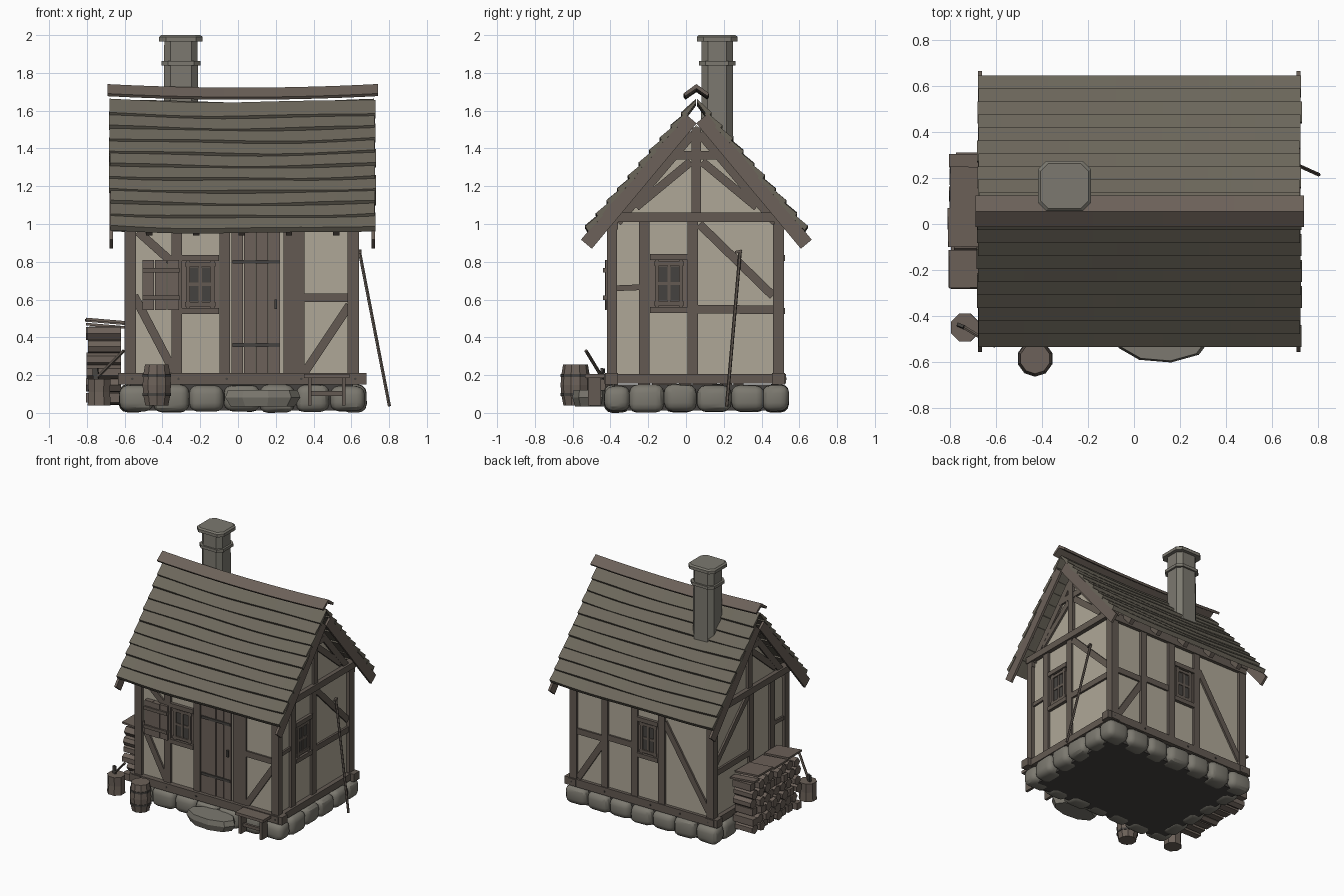
import bpy, bmesh, math, random
from mathutils import Vector as V, Matrix

if "Cube" in bpy.data.objects:
    bpy.data.objects.remove(bpy.data.objects["Cube"])

random.seed(4)
R = random.uniform

def mat(name, r, g, b):
    m = bpy.data.materials.new(name)
    m.diffuse_color = (r, g, b, 1)
    m.use_nodes = True
    m.node_tree.nodes["Principled BSDF"].inputs["Base Color"].default_value = m.diffuse_color
    return m

WOOD = mat("timber", .125, .102, .085)
PLANK = mat("plank", .15, .12, .10)
PLASTER = mat("plaster", .43, .39, .31)
ROOF = mat("shingle", .15, .135, .105)
STONE = mat("stone", .20, .19, .16)
DARK = mat("shadow", .06, .055, .05)

def finish(name, bm, m, smooth=None):
    bmesh.ops.recalc_face_normals(bm, faces=bm.faces)
    me = bpy.data.meshes.new(name)
    bm.to_mesh(me)
    bm.free()
    o = bpy.data.objects.new(name, me)
    bpy.context.collection.objects.link(o)
    me.materials.append(m)
    if smooth:
        bpy.context.view_layer.objects.active = o
        bpy.ops.object.select_all(action='DESELECT')
        o.select_set(True)
        bpy.ops.object.shade_smooth_by_angle(angle=math.radians(smooth))
    return o

def brick(name, c, ax, ay, az, m):
    """Box from its centre and three full-length edge vectors."""
    M = Matrix((ax, ay, az)).transposed().to_4x4()
    M.translation = c
    bm = bmesh.new()
    bmesh.ops.create_cube(bm, size=1, matrix=M)
    return finish(name, bm, m)

def box(name, x0, x1, y0, y1, z0, z1, m=WOOD):
    return brick(name, V(((x0+x1)/2, (y0+y1)/2, (z0+z1)/2)),
                 V((x1-x0, 0, 0)), V((0, y1-y0, 0)), V((0, 0, z1-z0)), m)

def bar(name, p, q, w, d, n, m=WOOD):
    """Beam from p to q, d deep along n and w wide across."""
    p, q, n = V(p), V(q), V(n).normalized()
    side = (q-p).cross(n).normalized()
    return brick(name, (p+q)/2, q-p, n*d, side*w, m)

def lathe(name, p, q, rings, n, m, smooth=None):
    """Turned solid from p to q; rings are (fraction, radius)."""
    p, q = V(p), V(q)
    rot = (q-p).to_track_quat('Z', 'Y')
    bm = bmesh.new()
    loops = [[bm.verts.new(p+(q-p)*t + rot @ V((r*math.cos(a), r*math.sin(a), 0)))
              for a in [2*math.pi*(k+.5)/n for k in range(n)]] for t, r in rings]
    for a, b in zip(loops, loops[1:]):
        for k in range(n):
            bm.faces.new((a[k], a[(k+1) % n], b[(k+1) % n], b[k]))
    bm.faces.new(loops[0])
    bm.faces.new(loops[-1])
    return finish(name, bm, m, smooth)

def sweep(name, prof, x0, x1, m, sag, wave=0, n=14):
    """Sweep a yz profile along x with a sagging, slightly wavy line."""
    bm = bmesh.new()
    ph = R(0, 6)
    loops = []
    for i in range(n+1):
        x = x0+(x1-x0)*i/n
        dz = -sag*(1-((x-.02)/.7)**2) + wave*math.sin(x*6+ph)
        loops.append([bm.verts.new((x, y, z+dz)) for y, z in prof])
    k = len(prof)
    for a, b in zip(loops, loops[1:]):
        for j in range(k):
            bm.faces.new((a[j], a[(j+1) % k], b[(j+1) % k], b[j]))
    bm.faces.new(loops[0])
    bm.faces.new(loops[-1])
    return finish(name, bm, m)

MID = .055  # ridge line in y

# plaster body with gables, floor slab
sweep("plaster_walls", [(-.39, .16), (.50, .16), (.50, 1.0), (MID, 1.525), (-.39, 1.0)],
      -.575, .615, PLASTER, 0, n=1)
box("foundation_slab", -.57, .61, -.38, .49, .02, .16, DARK)

# fieldstone footing
def stone(c, s):
    bm = bmesh.new()
    bmesh.ops.create_cube(bm, size=1)
    bmesh.ops.scale(bm, vec=s, verts=bm.verts)
    for v in bm.verts:
        v.co *= R(.93, 1.04)
    bmesh.ops.bevel(bm, geom=bm.edges[:], offset=.045, segments=3, profile=.5, affect='EDGES')
    bmesh.ops.translate(bm, vec=c, verts=bm.verts)
    finish("footing_stone", bm, STONE, 30)

for i in range(7):
    for y in (-.365, .475):
        stone((-.54+i*.187, y, .085), (R(.18, .2), .14, R(.135, .15)))
for i in range(4):
    for x in (-.56, .61):
        stone((x, -.21+i*.18, .085), (.14, R(.17, .19), R(.135, .15)))

# wall frames: u along the wall, v up, d outward
FACES = {"front": lambda u, v, d: V((u, -.39-d, v)), "back": lambda u, v, d: V((u, .50+d, v)),
         "right": lambda u, v, d: V((.615+d, u, v)), "left": lambda u, v, d: V((-.575-d, u, v))}

def timber(face, u0, v0, u1, v1, w=.05, d=.018, name="timber", m=WOOD):
    f = FACES[face]
    n = f(0, 0, 1)-f(0, 0, 0)
    return bar(face+"_"+name, f(u0, v0, d/2-.005), f(u1, v1, d/2-.005), w, d+.01, n, m)

def window(face, u, v, w=.20, h=.25):
    timber(face, u, v-h/2, u, v+h/2, w, .004, "window_panel", PLANK)
    timber(face, u, v-h*.36, u, v+h*.36, w*.56, .006, "window_pane", DARK)
    for s in (-1, 1):
        timber(face, u-w/2, v+s*(h/2+.015), u+w/2, v+s*(h/2+.015), .033, .024, "window_rail")
        timber(face, u+s*w*.32, v-h/2, u+s*w*.32, v+h/2, .022, .014, "window_stile")
        timber(face, u-w*.4, v+s*h*.42, u+w*.4, v+s*h*.42, .022, .014, "window_bar")
    timber(face, u, v-h*.4, u, v+h*.4, .018, .012, "mullion")
    timber(face, u-w*.35, v, u+w*.35, v, .018, .011, "muntin")

# sills, plates and corner posts
for y in (-.395, .49):
    box("long_sill", -.635, .68, y-.035, y+.035, .15, .21)
    box("wall_plate", -.60, .64, y-.022, y+.035, .97, 1.03)
    for x in (-.57, .61):
        box("corner_post", x-.03, x+.03, y-.022 if y < 0 else y-.03, y+.03, .2, 1.0)
for x in (-.575, .615):
    box("side_sill", x-.035, x+.035, -.435, .53, .155, .207)
    box("tie_beam", x-.032, x+.032, -.42, .53, 1.01, 1.06)

# front wall
for u in (-.325, -.07, .325):
    timber("front", u, .2, u, 1.0, .055)
for a in ((-.53, .96, -.34, .79), (-.55, .62, -.34, .22), (.35, .21, .59, .57), (.35, .61, .58, .61)):
    timber("front", *a, .045, .014, "brace")
window("front", -.20, .68)

# back wall
for u in (-.15, .085, .34):
    timber("back", u, .2, u, 1.0, .055)
for a in ((.36, .58, .58, .58), (.35, .56, .57, .22), (.11, .6, .32, .6), (-.17, .85, -.55, .25)):
    timber("back", *a, .045, .014, "brace")
window("back", -.032, .68, .18)

# gable walls
for f in ("right", "left"):
    for u in (-.22, .035):
        timber(f, u, .2, u, 1.02, .055)
    timber(f, .07, 1.0, .46, .62, .045, .014, "brace")
    timber(f, .06, .55, .48, .545, .045, .016, "rail")
    timber(f, -.37, .66, -.245, .665, .03, .014, "short_rail")
    timber(f, MID, 1.05, MID, 1.51, .05, .02, "king_post")
    timber(f, -.08, 1.365, .19, 1.365, .045, .016, "collar")
    for s in (-1, 1):
        timber(f, MID+s*.32, 1.09, MID+s*.03, 1.33, .045, .014, "gable_strut")
        timber(f, MID+s*.42, 1.01, MID+s*.02, 1.48, .05, .015, "gable_rafter")
window("right", -.09, .685)

# pegs along the frame
for x in (-.57, -.325, -.07, .325, .61):
    for y, d in ((-.43, -1), (.525, 1)):
        lathe("peg", (x+.01, y-.005*d, .18), (x+.01, y+.006*d, .18), [(0, .007), (1, .007)], 6, DARK)

# plank door with straps and ring
for i in range(4):
    u = .0+i*.066
    timber("front", u-.005, .205, u-.005, .965, .061, .012+.003*(i % 2), "door_plank", PLANK)
timber("front", .27, .2, .27, .97, .06, .016, "door_jamb")
for z in (.36, .80):
    timber("front", -.03, z, .22, z, .02, .022, "door_strap", DARK)
timber("front", .2, .55, .2, .6, .015, .03, "door_handle", DARK)

# open shutter
for i in range(3):
    u = -.475+i*.066
    timber("front", u, .545, u, .81, .063, .036+.004*(i % 2), "shutter_plank", PLANK)
for z in (.61, .755):
    timber("front", -.505, z, -.31, z, .025, .05, "shutter_batten")

# roof: lapped shingle courses, rafter tails, bargeboards, ridge cap
ROWS = 10
for s in (-1, 1):
    dy, dz = .0565, .0662
    ny, nz = -.76, .65
    for i in range(ROWS):
        y, z = -.518+dy*i, .965+dz*i
        prof = [(y, z), (y+ny*.022, z+nz*.022+.012), (y+dy*1.25, z+dz*1.25+.016), (y+dy*1.25+.008, z+dz*1.25)]
        if i == ROWS-1:
            prof = [(min(a, MID-.002), b) for a, b in prof]
        prof = [(MID+s*(MID-a), b) for a, b in prof]
        sweep("shingle_course", prof, -.68+R(-.004, .006), .725+R(-.006, .006), ROOF, .014, .004)
    for x in (-.47, -.22, .02, .27, .52):
        bar("rafter_tail", (x, MID+s*.42, 1.10), (x, MID+s*.545, .955), .045, .034, (1, 0, 0))
    for x in (-.67, .715):
        bar("bargeboard", (x, MID+s*.582, .893), (x, MID+s*.028, 1.557), .075, .018, (1, 0, 0), PLANK)
    cap = [(MID+s*a, b) for a, b in ((0, 1.74), (.068, 1.69), (.058, 1.676), (0, 1.716))]
    sweep("ridge_cap", cap, -.69, .74, PLANK, .018)

# chimney with chamfered corners
def stack(name, hx, hy, z0, z1, top=1.0, m=STONE):
    bm = bmesh.new()
    c = .035
    pts = [(hx-c, -hy), (hx, c-hy), (hx, hy-c), (hx-c, hy), (c-hx, hy), (-hx, hy-c), (-hx, c-hy), (c-hx, -hy)]
    a = [bm.verts.new((-.302+x, .165+y, z0)) for x, y in pts]
    b = [bm.verts.new((-.302+x*top, .165+y*top, z1)) for x, y in pts]
    for k in range(8):
        bm.faces.new((a[k], a[(k+1) % 8], b[(k+1) % 8], b[k]))
    bm.faces.new(a)
    bm.faces.new(b)
    finish(name, bm, m)

stack("chimney_stack", .092, .086, 1.3, 1.97, .96)
stack("chimney_band", .103, .096, 1.84, 1.862)
stack("chimney_cap", .115, .108, 1.967, 1.99)
stack("chimney_cap_top", .115, .108, 1.99, 2.0, .9)

# woodpile under loose boards
for j in range(6):
    for i in range(8):
        y, z = -.245+i*.072+(j % 2)*.02+R(-.006, .006), .08+j*.068
        lathe("log", (-.80+R(-.005, .03), y, z), (-.62, y, z), [(0, .037), (1, .037)],
              random.choice((4, 5, 6, 7)), PLANK)
for y, w, z in ((.275, .06, .47), (.16, .18, .495), (-.015, .17, .49), (-.195, .165, .497)):
    bar("pile_cover_board", (-.81+R(0, .01), y, z), (-.595, y+R(-.01, .01), z-.018), w, .014, (.08, 0, 1), PLANK)

# chopping block with axe
lathe("chopping_block", (-.735, -.45, .04), (-.735, -.45, .18), [(0, .066), (.5, .062), (1, .065)], 8, PLANK)
lathe("axe_handle", (-.745, -.445, .19), (-.605, -.53, .33), [(0, .009), (1, .009)], 6, WOOD)
bar("axe_head", (-.755, -.44, .235), (-.75, -.447, .165), .03, .014, (.4, 1, 0), DARK)

# barrel with hoops
B = [(0, .064), (.25, .075), (.5, .079), (.75, .075), (1, .066)]
lathe("barrel", (-.43, -.585, .04), (-.43, -.585, .255), B, 10, PLANK)
for z in (.09, .19):
    lathe("barrel_hoop", (-.43, -.585, z), (-.43, -.585, z+.015), [(0, .079), (1, .079)], 10, DARK)

# doorstep slab
o = lathe("doorstep", (0, 0, 0), (0, 0, .085), [(0, .175), (.55, .205), (1, .19)], 9, STONE)
o.scale = (1, .48, 1)
o.location = (.125, -.505, .035)

# small bench
box("bench_seat", .35, .59, -.535, -.435, .185, .207, PLANK)
for x in (.38, .56):
    box("bench_leg", x-.01, x+.01, -.52, -.45, .04, .19)
box("bench_stretcher", .38, .56, -.495, -.475, .09, .115)

# staff leaning on the right wall
lathe("leaning_pole", (.802, .215, .035), (.642, .287, .86), [(0, .009), (1, .009)], 6, WOOD)
bar("pole_crosspiece", (.648, .26, .85), (.648, .295, .858), .014, .014, (1, 0, 0))

# rest the whole model on the ground
bpy.context.view_layer.update()
low = min((o.matrix_world @ V(c)).z for o in bpy.data.objects for c in o.bound_box)
for o in bpy.data.objects:
    if "stone" in o.name or "slab" in o.name:
        o.location.z -= low
